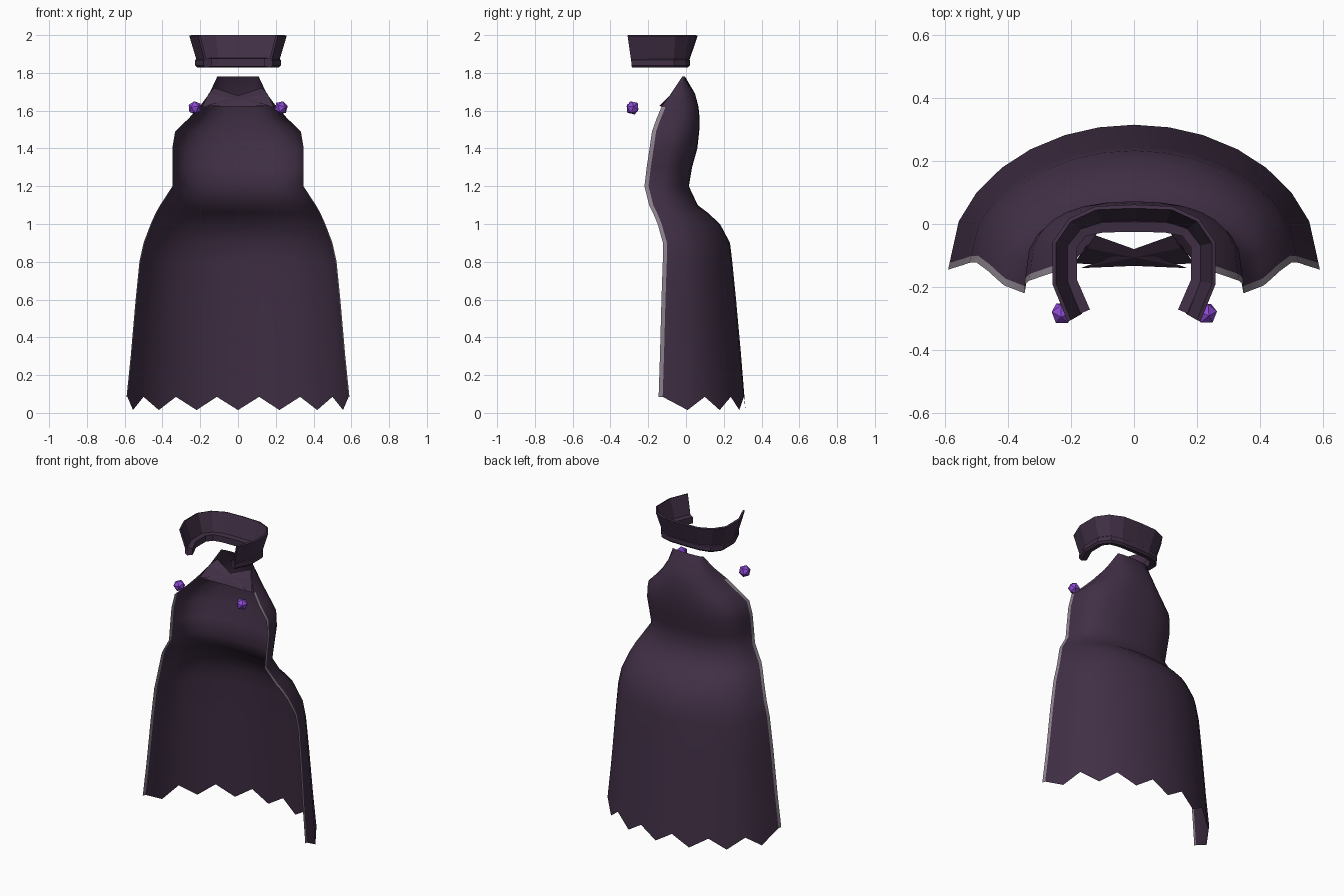
import bpy, bmesh, math
from mathutils import Vector

if "Cube" in bpy.data.objects:
    bpy.data.objects.remove(bpy.data.objects["Cube"])


def material(name, rgb):
    m = bpy.data.materials.new(name)
    m.diffuse_color = (*rgb, 1)
    m.use_nodes = True
    m.node_tree.nodes["Principled BSDF"].inputs["Base Color"].default_value = m.diffuse_color
    return m


CLOTH = material("dark plum cloth", (0.052, 0.029, 0.060))
TRIM = material("grey edge", (0.27, 0.23, 0.27))
GEM = material("violet gem", (0.27, 0.07, 0.68))


def mesh_object(name, verts, faces, mats):
    me = bpy.data.meshes.new(name)
    me.from_pydata(verts, [], faces)
    ob = bpy.data.objects.new(name, me)
    bpy.context.collection.objects.link(ob)
    for m in mats:
        me.materials.append(m)
    return ob


def grid_faces(rows, cols, wrap=False):
    n = rows if wrap else rows - 1
    return [(r * cols + c, r * cols + c + 1,
             (r + 1) % rows * cols + c + 1, (r + 1) % rows * cols + c)
            for r in range(n) for c in range(cols - 1)]


def mirrored(half):
    """Half path from right front end to back centre -> full U path."""
    return half + [(-x, y) for x, y in half[-2::-1]]


# Cloak: stacked U-shaped rings (z, half width, front y, back y, squareness)
rings = [
    (0.05, 0.590, -0.145, 0.315, 1.0),
    (0.30, 0.568, -0.138, 0.292, 1.0),
    (0.60, 0.542, -0.130, 0.265, 1.0),
    (0.80, 0.522, -0.123, 0.245, 1.0),
    (0.90, 0.500, -0.122, 0.233, 1.0),
    (1.00, 0.462, -0.150, 0.180, 0.95),
    (1.06, 0.435, -0.175, 0.115, 0.9),
    (1.10, 0.412, -0.195, 0.062, 0.85),
    (1.20, 0.347, -0.220, 0.015, 0.8),
    (1.30, 0.347, -0.208, 0.032, 0.75),
    (1.40, 0.348, -0.193, 0.060, 0.75),
    (1.49, 0.333, -0.180, 0.070, 0.75),
    (1.56, 0.260, -0.155, 0.072, 0.75),
    (1.62, 0.205, -0.130, 0.066, 0.75),
    (1.69, 0.152, -0.080, 0.048, 0.75),
    (1.78, 0.110, -0.020, -0.005, 0.8),
]
angles = [0, 0.34, 0.56, 0.78, 0.98, 1.19, 1.38, math.pi / 2]
verts = []
for i, (z, w, yf, yb, p) in enumerate(rings):
    half = [(w * max(0, math.cos(a)) ** p, yf + (yb - yf) * math.sin(a) ** p, k)
            for k, a in enumerate(angles)]
    # narrow strip along the front edge
    e, n = Vector(half[0][:2]), Vector(half[1][:2])
    s = e + (n - e).normalized() * min(0.022, (n - e).length * 0.5)
    half.insert(1, (s.x, s.y, 0))
    full = half + [(-x, y, k) for x, y, k in half[-2::-1]]
    for x, y, k in full:
        # ragged hem on the lowest ring
        verts.append((x, y, (0.015 if k % 2 else 0.085) if i == 0 else z))
cols = 2 * (len(angles) + 1) - 1
# hem lows: odd steps, with the back centre (step 7) low
cloak = mesh_object("cloak", verts, grid_faces(len(rings), cols), [CLOTH, TRIM])
for f in cloak.data.polygons:
    c = f.index % (cols - 1)
    if c in (0, cols - 2) and f.center.z < 1.6:
        f.material_index = 1
bpy.context.view_layer.objects.active = cloak
cloak.select_set(True)
bpy.ops.object.shade_smooth_by_angle(angle=math.radians(40))
cloak.select_set(False)

# Crossed throat folds
for s, side in ((1, "right"), (-1, "left")):
    mesh_object("throat_fold_" + side,
                [(s * 0.155, -0.075, 1.69), (s * 0.19, -0.125, 1.62),
                 (-s * 0.17, -0.14, 1.625), (s * 0.125, -0.035, 1.72)],
                [(0, 1, 2), (0, 2, 3)], [CLOTH])

# Standing collar: flared sheet, open at the front
low = mirrored([(0.165, -0.285), (0.205, -0.18), (0.205, -0.07),
                (0.165, -0.02), (0.1, 0.0), (0, 0.003)])
high = mirrored([(0.2, -0.305), (0.247, -0.19), (0.247, -0.06),
                 (0.2, 0.008), (0.12, 0.045), (0, 0.05)])
collar = mesh_object("collar",
                     [(x, y, 1.86) for x, y in low] + [(x, y, 2.0) for x, y in high],
                     grid_faces(2, len(low)), [CLOTH])
sol = collar.modifiers.new("thickness", "SOLIDIFY")
sol.thickness = 0.012
sol.offset = -1

# Collar band: hexagonal section swept along the U path
path = [Vector((x, y, 0)) for x, y in mirrored(
    [(0.16, -0.28), (0.203, -0.18), (0.203, -0.07),
     (0.165, -0.02), (0.1, -0.005), (0, -0.003)])]
section = [(-0.022, 1.835), (0.012, 1.828), (0.024, 1.84),
           (0.024, 1.868), (0.010, 1.88), (-0.022, 1.875)]
verts = []
for off, z in section:
    for i, p in enumerate(path):
        t = (path[min(i + 1, len(path) - 1)] - path[max(i - 1, 0)]).normalized()
        verts.append((p.x + t.y * off, p.y - t.x * off, z))
n = len(path)
faces = grid_faces(len(section), n, wrap=True)
faces += [tuple(r * n for r in range(6)), tuple(r * n + n - 1 for r in range(5, -1, -1))]
band = mesh_object("collar_band", verts, faces, [CLOTH])

# Consistent outward normals
for ob in (cloak, collar, band):
    bm = bmesh.new()
    bm.from_mesh(ob.data)
    bmesh.ops.recalc_face_normals(bm, faces=bm.faces)
    bm.to_mesh(ob.data)
    bm.free()

# Faceted clasp gems
for s, side in ((1, "right"), (-1, "left")):
    bpy.ops.mesh.primitive_ico_sphere_add(subdivisions=1, radius=0.037,
                                          location=(s * 0.228, -0.283, 1.615),
                                          rotation=(0.3, 0.2 * s, 0.3))
    gem = bpy.context.object
    gem.name = "clasp_gem_" + side
    gem.data.materials.append(GEM)
